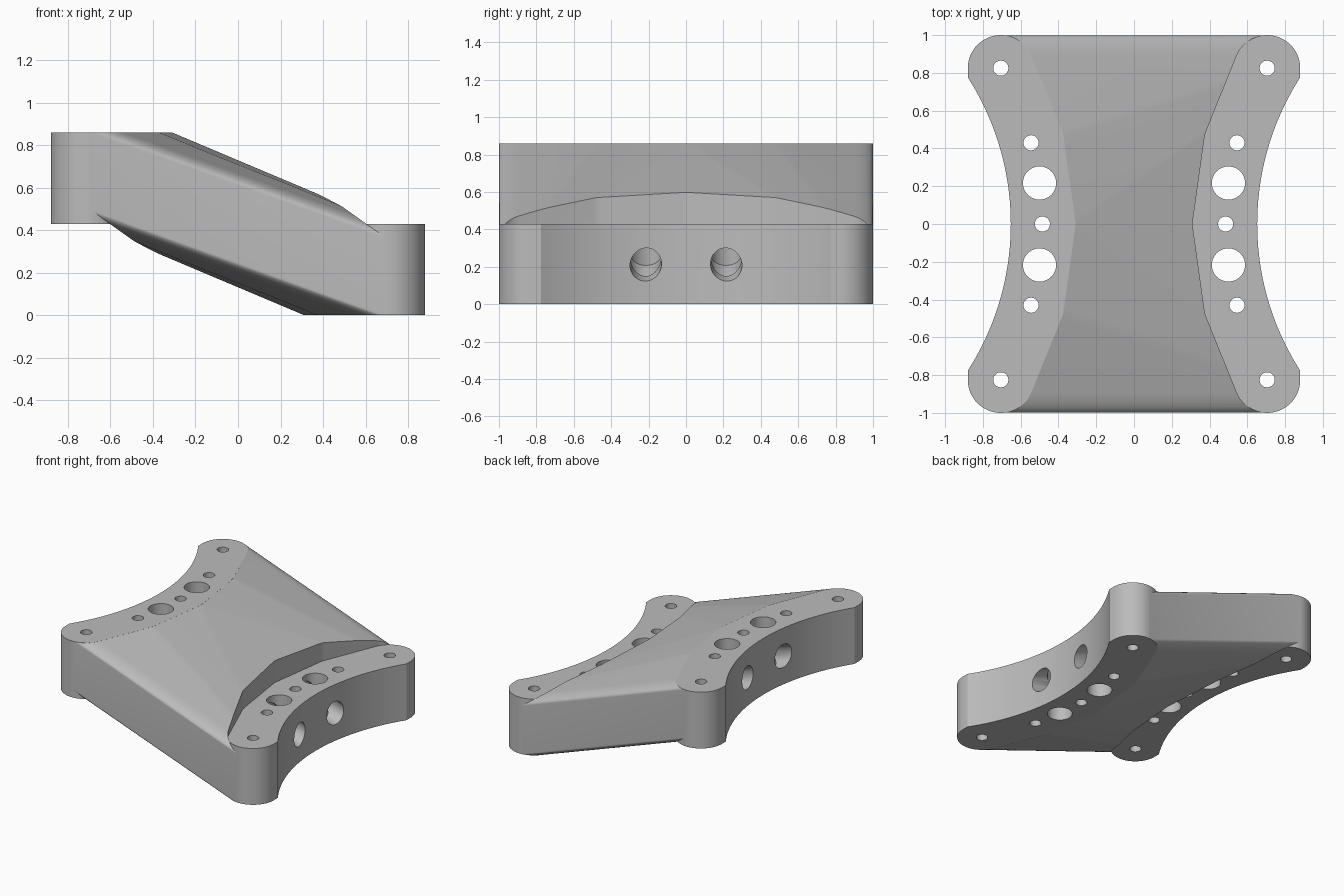
import bpy, bmesh, math
from mathutils import Vector, geometry

cube = bpy.data.objects.get("Cube")
if cube:
    bpy.data.objects.remove(cube, do_unlink=True)

TOP, MID, WEB = 0.86, 0.43, 0.358      # overall height, plate height, web thickness
BOSSES = [(0.705, 0.825), (0.545, 0.43), (0.485, 0), (0.545, -0.43), (0.705, -0.825)]

grey = bpy.data.materials.new("plain grey")
grey.use_nodes = True
COLOUR = (0.5, 0.5, 0.5, 1)
grey.diffuse_color = COLOUR
grey.node_tree.nodes["Principled BSDF"].inputs["Base Color"].default_value = COLOUR


def finish(name, bm):
    bmesh.ops.recalc_face_normals(bm, faces=bm.faces)
    mesh = bpy.data.meshes.new(name)
    bm.to_mesh(mesh)
    bm.free()
    obj = bpy.data.objects.new(name, mesh)
    bpy.context.collection.objects.link(obj)
    mesh.materials.append(grey)
    return obj


def outline(side, radius, steps=64):
    """Convex outline wrapped around the five bosses of one plate."""
    pts = []
    for x, y in BOSSES:
        for i in range(steps):
            a = math.tau * i / steps
            pts.append(Vector((side * (x + radius * math.cos(a)), y + radius * math.sin(a))))
    return [pts[i] for i in geometry.convex_hull_2d(pts)]


def prism(name, pts, z0, z1):
    bm = bmesh.new()
    low = [bm.verts.new((p.x, p.y, z0)) for p in pts]
    high = [bm.verts.new((p.x, p.y, z1)) for p in pts]
    bm.faces.new(low)
    bm.faces.new(high)
    for i in range(len(pts)):
        j = (i + 1) % len(pts)
        bm.faces.new((low[i], low[j], high[j], high[i]))
    return finish(name, bm)


def rod(name, start, end, radius, steps=48):
    start, end = Vector(start), Vector(end)
    axis = end - start
    bm = bmesh.new()
    bmesh.ops.create_cone(bm, cap_ends=True, segments=steps, radius1=radius,
                          radius2=radius, depth=axis.length)
    bm.transform(axis.to_track_quat('Z', 'Y').to_matrix().to_4x4())
    bmesh.ops.translate(bm, verts=bm.verts, vec=(start + end) / 2)
    return finish(name, bm)


def combine(target, other, operation):
    mod = target.modifiers.new("combine", 'BOOLEAN')
    mod.operation, mod.solver, mod.object = operation, 'EXACT', other
    bpy.context.view_layer.objects.active = target
    bpy.ops.object.modifier_apply(modifier=mod.name)
    bpy.data.objects.remove(other, do_unlink=True)


# Sloping web: hull between the low and the high plate
bm = bmesh.new()
for side, heights in ((1, (0, WEB)), (-1, (TOP - WEB, TOP))):
    for p in outline(side, 0.174):
        for z in heights:
            bm.verts.new((p.x, p.y, z))
hull = bmesh.ops.convex_hull(bm, input=bm.verts)
spare = {v for v in hull["geom_interior"] + hull["geom_unused"]
         if isinstance(v, bmesh.types.BMVert)}
bmesh.ops.delete(bm, geom=list(spare), context='VERTS')
bmesh.ops.dissolve_limit(bm, angle_limit=0.001, verts=bm.verts, edges=bm.edges)
bracket = finish("offset_bracket", bm)

# Clear the space above the low plate and below the high plate
combine(bracket, prism("clearance", outline(1, 0.1745), MID - 0.02, 2), 'DIFFERENCE')
combine(bracket, prism("clearance", outline(-1, 0.1745), -1, MID + 0.02), 'DIFFERENCE')

# End plates
combine(bracket, prism("low_plate", outline(1, 0.175), 0, MID), 'UNION')
combine(bracket, prism("high_plate", outline(-1, 0.175), MID, TOP), 'UNION')

# Concave outer sides, bolt holes and large holes
for side in (1, -1):
    combine(bracket, rod("side_cutter", (side * 2.09, 0, -1), (side * 2.09, 0, 2), 1.4376, 256),
            'DIFFERENCE')
    holes = [(x, y, 0.04) for x, y in BOSSES] + [(0.5, s * 0.217, 0.088) for s in (1, -1)]
    for x, y, r in holes:
        combine(bracket, rod("hole", (side * x, y, -1), (side * x, y, 2), r), 'DIFFERENCE')

# Sloping tunnels running from one outer side to the other
for y in (0.215, -0.215):
    rise = (TOP - MID) / 1.32
    combine(bracket, rod("tunnel", (1, y, MID / 2 - 0.34 * rise),
                         (-1, y, TOP - MID / 2 + 0.34 * rise), 0.084), 'DIFFERENCE')

bpy.ops.object.select_all(action='DESELECT')
bracket.select_set(True)
bpy.context.view_layer.objects.active = bracket
bpy.ops.object.shade_smooth_by_angle(angle=math.radians(25))
